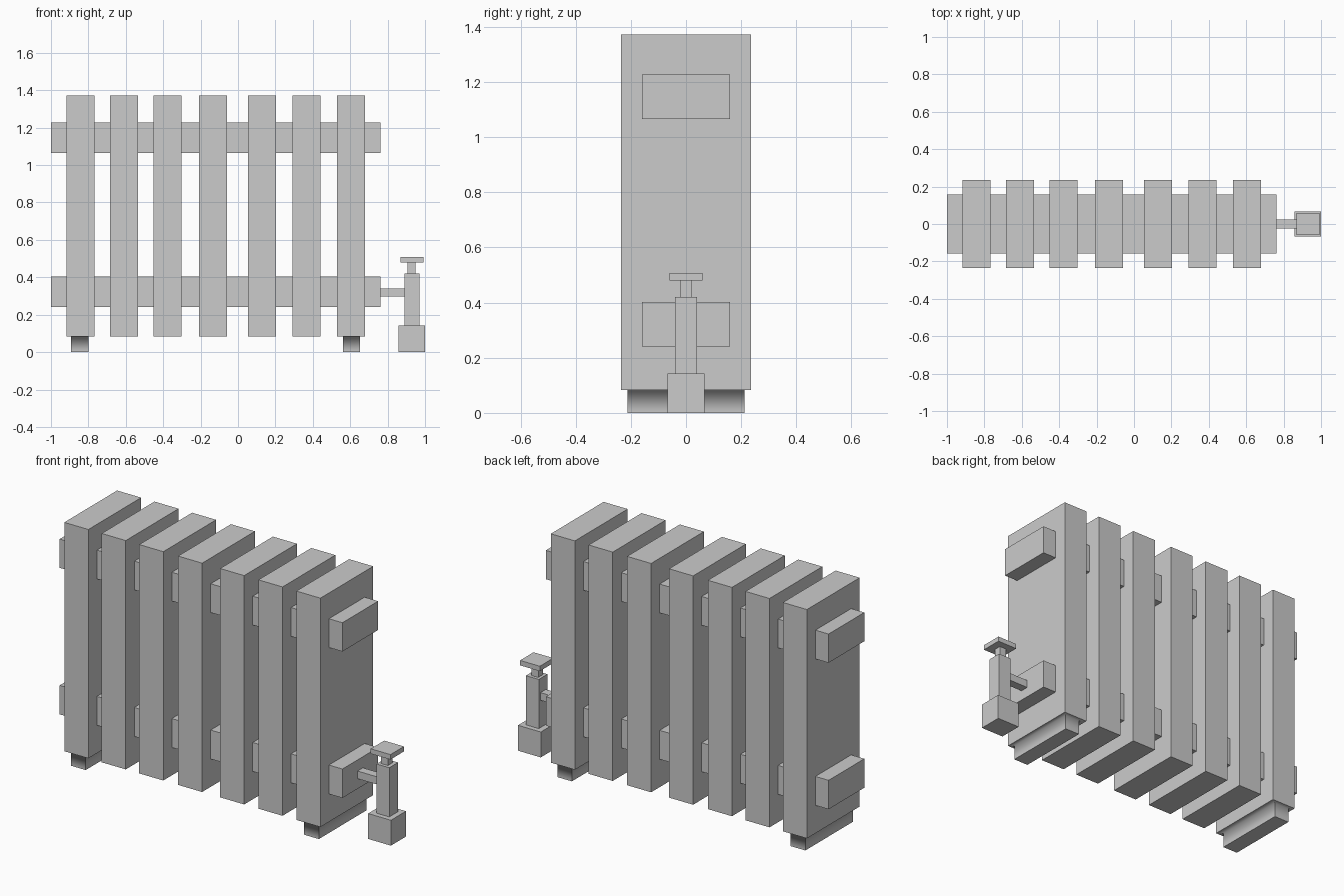
import bpy, bmesh
from mathutils import Matrix, Vector

if "Cube" in bpy.data.objects:
    bpy.data.objects.remove(bpy.data.objects["Cube"])


def finish(bm, name):
    mesh = bpy.data.meshes.new(name)
    bm.to_mesh(mesh)
    bm.free()
    obj = bpy.data.objects.new(name, mesh)
    bpy.context.collection.objects.link(obj)
    return obj


def box_mesh(x, y, z):
    lo, hi = (Vector(v) for v in zip(x, y, z))
    size = hi - lo
    bm = bmesh.new()
    bmesh.ops.create_cube(bm, size=1, matrix=Matrix.Translation((lo + hi) / 2)
                          @ Matrix.Diagonal((*size, 1)))
    return bm


def box(name, x, y, z):
    return finish(box_mesh(x, y, z), name)


def footed_fin(name, x, y, z, foot_x, foot_y):
    # The foot is inset and extruded from the fin's underside, blending smoothly
    bm = box_mesh(x, y, z)
    bottom = min(bm.faces, key=lambda f: f.calc_center_median().z)
    ledge = bmesh.ops.inset_individual(bm, faces=[bottom], thickness=0.02)["faces"]
    cx, cy = (sum(foot_x) / 2, sum(foot_y) / 2)
    for v in bottom.verts:
        v.co.x = foot_x[v.co.x > cx]
        v.co.y = foot_y[v.co.y > cy]
    joint = list(bottom.edges)
    sole = bmesh.ops.extrude_discrete_faces(bm, faces=[bottom])["faces"][0]
    for v in sole.verts:
        v.co.z = 0
    for f in bm.faces:
        f.smooth = True
    # Only the ring where foot meets fin stays soft
    for e in bm.edges:
        ring = all(abs(v.co.z - z[0]) < 1e-4 and foot_x[0] - 1e-4 < v.co.x < foot_x[1] + 1e-4
                   for v in e.verts)
        e.smooth = ring
    bmesh.ops.recalc_face_normals(bm, faces=bm.faces)
    return finish(bm, name)


# Radiator fins, the outer two carrying feet
centres = [-0.843, -0.61, -0.376, -0.134, 0.128, 0.367, 0.603]
feet = {0: (-0.893, -0.80), 6: (0.562, 0.653)}
fin_y, fin_z = (-0.235, 0.235), (0.083, 1.372)
for i, c in enumerate(centres):
    fin_x = (c - 0.075, c + 0.075)
    if i in feet:
        footed_fin(f"fin_with_foot_{i + 1}", fin_x, fin_y, fin_z, feet[i], (-0.213, 0.213))
    else:
        box(f"fin_{i + 1}", fin_x, fin_y, fin_z)

# Horizontal connecting bars
box("lower_bar", (-1, 0.762), (-0.159, 0.159), (0.24, 0.403))
box("upper_bar", (-1, 0.762), (-0.159, 0.159), (1.065, 1.227))

# Valve and supply pipe
box("valve_pipe", (0.762, 0.89), (-0.024, 0.024), (0.297, 0.34))
box("valve_base", (0.858, 1.0), (-0.067, 0.067), (0, 0.143))
box("valve_body", (0.89, 0.97), (-0.039, 0.039), (0.143, 0.42))
box("valve_neck", (0.906, 0.949), (-0.021, 0.021), (0.42, 0.48))
box("valve_handle", (0.869, 0.992), (-0.06, 0.06), (0.48, 0.508))
